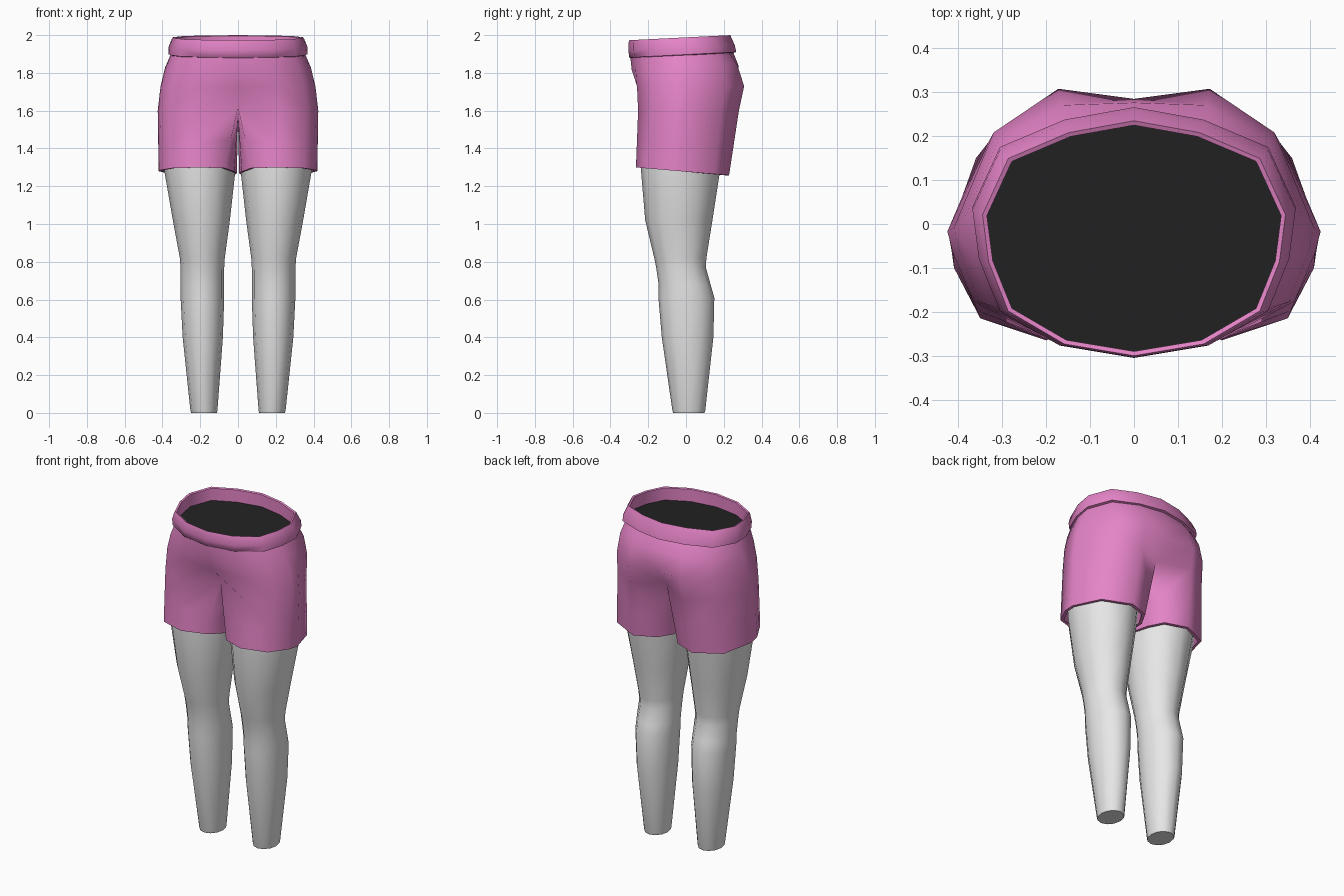
import bpy, bmesh, math

if "Cube" in bpy.data.objects:
    bpy.data.objects.remove(bpy.data.objects["Cube"])


def material(name, rgb):
    m = bpy.data.materials.new(name)
    m.diffuse_color = (*rgb, 1)
    m.use_nodes = True
    m.node_tree.nodes["Principled BSDF"].inputs["Base Color"].default_value = m.diffuse_color
    return m


PINK = material("pink cloth", (0.78, 0.23, 0.57))
GREY = material("light grey", (0.8, 0.8, 0.8))
BLACK = material("dark inside", (0.016, 0.016, 0.016))

# Half outlines from front centre to back centre: (share of width, share of depth)
WAIST = [(0, 0), (.46, .05), (.83, .19), (.96, .4), (1, .6), (.83, .84), (.43, .95), (0, 1)]
HIPS = [(0, .01), (.5, .03), (.86, .17), (.97, .37), (1, .46), (.78, .83), (.42, 1), (0, .97)]


def half_ring(z, width, front, back, blend=0, tilt=0.05):
    pts = []
    for a, b in zip(WAIST, HIPS):
        x = width * (a[0] + (b[0] - a[0]) * blend)
        y = front + (back - front) * (a[1] + (b[1] - a[1]) * blend)
        pts.append((x, y, z + tilt * y))
    return pts


def make(name, bm, mat, mirror=True, angle=60):
    bmesh.ops.recalc_face_normals(bm, faces=bm.faces)
    me = bpy.data.meshes.new(name)
    bm.to_mesh(me)
    bm.free()
    me.materials.append(mat)
    ob = bpy.data.objects.new(name, me)
    bpy.context.collection.objects.link(ob)
    bpy.ops.object.select_all(action='DESELECT')
    ob.select_set(True)
    bpy.context.view_layer.objects.active = ob
    bpy.ops.object.shade_smooth_by_angle(angle=math.radians(angle))
    if mirror:
        mod = ob.modifiers.new("mirror", 'MIRROR')
        mod.use_clip = True
        mod.merge_threshold = 0.0005
    return ob


def add(bm, pts):
    return [bm.verts.new(p) for p in pts]


def bridge(bm, a, b, closed):
    n = len(a)
    for i in range(n if closed else n - 1):
        j = (i + 1) % n
        bm.faces.new((a[i], a[j], b[j], b[i]))


# Shorts: torso rows, then a crotch row that opens into a trouser leg
bm = bmesh.new()
rows = [half_ring(1.895, .357, -.295, .252, .1),
        half_ring(1.83, .385, -.29, .285, .5),
        half_ring(1.73, .41, -.277, .308, 1, 0),
        half_ring(1.60, .425, -.27, .28, 1, 0)]
rows[2][0] = (0, -.25, 1.72)
rows[2][-1] = (0, .285, 1.73)
rows[3][0] = (0, -.17, 1.62)
rows[3][-1] = (0, .19, 1.62)
rings = [add(bm, r) for r in rows]
for a, b in zip(rings, rings[1:]):
    bridge(bm, a, b, False)
crotch = [(0, .11, 1.57), (0, .01, 1.55), (0, -.09, 1.57)]
top_pts = rows[3] + crotch
top = rings[3] + add(bm, crotch)

hem_xy = [(.07, -.215), (.2, -.265), (.35, -.215), (.41, -.1), (.42, -.03), (.36, .15),
          (.2, .228), (.07, .18), (.02, .09), (.006, -.02), (.02, -.13)]
hem_pts = [(x, y, 1.277 - .085 * y - (.01 if x < .05 else 0)) for x, y in hem_xy]
mid_pts = [tuple(p + (q - p) * .55 for p, q in zip(a, b)) for a, b in zip(top_pts, hem_pts)]
mid_pts = [(max(x, .003), y, z) for x, y, z in mid_pts]
inner_pts = [(.21 + (x - .21) * .92, -.02 + (y + .02) * .92, z) for x, y, z in hem_pts]
lining_pts = [(x, y, z + .08) for x, y, z in inner_pts]
last = top
for pts in (mid_pts, hem_pts, inner_pts, lining_pts):
    ring = add(bm, pts)
    bridge(bm, last, ring, True)
    last = ring
make("shorts", bm, PINK)

# Waistband: a rolled strip with an inner wall
bm = bmesh.new()
band = [half_ring(1.893, .355, -.293, .25), half_ring(1.897, .368, -.301, .266),
        half_ring(1.935, .368, -.305, .258), half_ring(1.975, .352, -.304, .240),
        half_ring(1.988, .345, -.300, .235), half_ring(1.984, .335, -.290, .225),
        half_ring(1.90, .335, -.290, .225)]
rings = [add(bm, r) for r in band]
for a, b in zip(rings, rings[1:]):
    bridge(bm, a, b, False)
make("waistband", bm, PINK)

# Dark surface inside the waist
bm = bmesh.new()
half = half_ring(1.91, .336, -.291, .226)
bm.faces.new(add(bm, half + [(-x, y, z) for x, y, z in half[-2:0:-1]]))
for f in bm.faces:
    f.normal_update()
    if f.normal.z < 0:
        f.normal_flip()
make("waist_inside", bm, BLACK, mirror=False)

# Legs: height, inner x, outer x, front y, back y
LEG = [(0, .112, .248, -.068, .098), (.012, .109, .252, -.072, .102),
       (.40, .08, .293, -.128, .145), (.61, .073, .304, -.146, .15),
       (.68, .073, .304, -.145, .13), (.77, .073, .304, -.158, .105),
       (.82, .07, .308, -.168, .108), (1.02, .043, .345, -.216, .14),
       (1.28, .014, .39, -.238, .18), (1.40, .012, .395, -.24, .195)]
SIDES = 12
bm = bmesh.new()
rings = []
for z, x0, x1, y0, y1 in LEG:
    pts = []
    for i in range(SIDES):
        t = 2 * math.pi * i / SIDES
        pts.append(((x0 + x1) / 2 + (x1 - x0) / 2 * math.cos(t),
                    (y0 + y1) / 2 + (y1 - y0) / 2 * math.sin(t), z))
    rings.append(add(bm, pts))
for a, b in zip(rings, rings[1:]):
    bridge(bm, a, b, True)
bm.faces.new(rings[0])
bm.faces.new(rings[-1])
make("legs", bm, GREY, angle=50)
